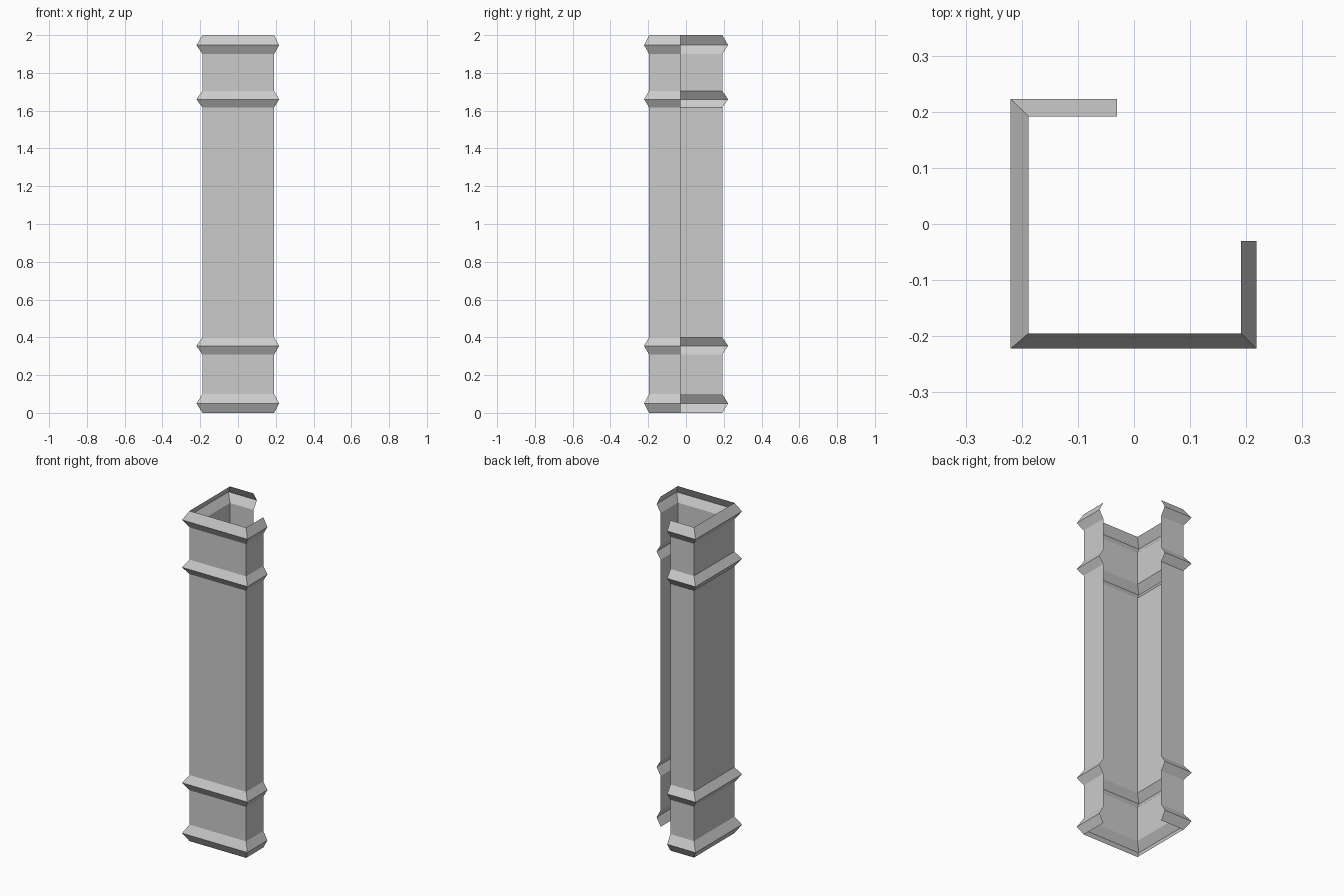
import bpy

if "Cube" in bpy.data.objects:
    bpy.data.objects.remove(bpy.data.objects["Cube"])

# Plan of the open sheet wall, counter-clockwise: recessed shaft line and ridge line
shaft = [(-0.03, 0.192), (-0.188, 0.192), (-0.188, -0.195), (0.191, -0.195), (0.191, -0.03)]
ridge = [(-0.03, 0.223), (-0.22, 0.223), (-0.22, -0.222), (0.218, -0.222), (0.218, -0.03)]

# Each moulding band: bottom edge, projecting ridge, top edge
bands = [(0.0, 0.05, 0.10), (0.308, 0.355, 0.40), (1.617, 1.66, 1.705), (1.90, 1.947, 2.0)]

# Stack the plan lines at every height
verts = []
for low, mid, high in bands:
    for plan, z in ((shaft, low), (ridge, mid), (shaft, high)):
        verts += [(x, y, z) for x, y in plan]

# Join neighbouring rows with flat quads, leaving the back right corner open
n = len(shaft)
rows = len(verts) // n
faces = [(r * n + i, r * n + i + 1, (r + 1) * n + i + 1, (r + 1) * n + i)
         for r in range(rows - 1) for i in range(n - 1)]

mesh = bpy.data.meshes.new("column_shell")
mesh.from_pydata(verts, [], faces)
mesh.update()
column = bpy.data.objects.new("column_shell", mesh)
bpy.context.collection.objects.link(column)
